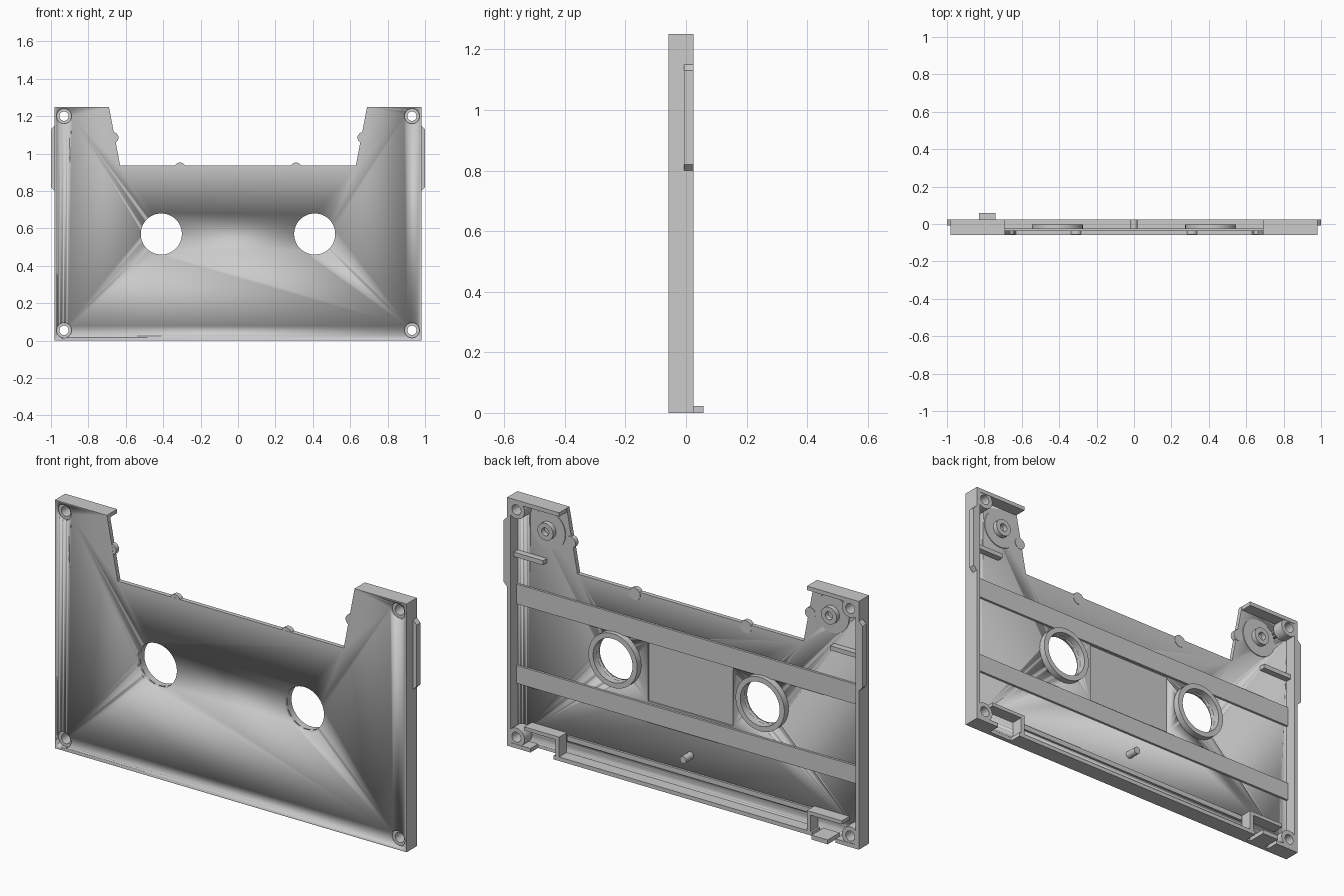
import bpy, bmesh, math
from mathutils import Matrix, Vector

if "Cube" in bpy.data.objects:
    bpy.data.objects.remove(bpy.data.objects["Cube"])

FRONT, FLOOR, BACK = -0.058, -0.036, 0.024   # depth levels of the shell
EDGE, WALL = 0.98, 0.018                     # half width, wall thickness
TOP = 1.25
HUB = (0.41, 0.57)
SCREWS = [(s * 0.93, z) for s in (-1, 1) for z in (0.055, 1.2)]

grey = bpy.data.materials.new("grey plastic")
grey.use_nodes = True
colour = (0.6, 0.6, 0.6, 1)
grey.diffuse_color = colour
grey.node_tree.nodes["Principled BSDF"].inputs["Base Color"].default_value = colour


def finish(name, bm):
    bmesh.ops.recalc_face_normals(bm, faces=bm.faces)
    mesh = bpy.data.meshes.new(name)
    bm.to_mesh(mesh)
    bm.free()
    mesh.materials.append(grey)
    ob = bpy.data.objects.new(name, mesh)
    bpy.context.scene.collection.objects.link(ob)
    bpy.ops.object.select_all(action="DESELECT")
    ob.select_set(True)
    bpy.context.view_layer.objects.active = ob
    bpy.ops.object.shade_smooth_by_angle(angle=math.radians(30))
    return ob


def add_prism(bm, outline, y0, y1):
    """Extrude an x-z outline from y0 to y1."""
    face = bm.faces.new([bm.verts.new((x, y0, z)) for x, z in outline])
    new = bmesh.ops.extrude_face_region(bm, geom=[face])["geom"]
    bmesh.ops.translate(bm, vec=(0, y1 - y0, 0),
                        verts=[v for v in new if isinstance(v, bmesh.types.BMVert)])


def prism(name, outline, y0, y1):
    bm = bmesh.new()
    add_prism(bm, outline, y0, y1)
    return finish(name, bm)


def rect(x0, x1, z0, z1):
    return [(x0, z0), (x1, z0), (x1, z1), (x0, z1)]


def box(name, x0, x1, z0, z1, y0=FLOOR, y1=BACK):
    return prism(name, rect(x0, x1, z0, z1), y0, y1)


def circle(x, z, r, n=48):
    return [(x + r * math.cos(2 * math.pi * i / n),
             z + r * math.sin(2 * math.pi * i / n)) for i in range(n)]


def lathe(name, x, z, profile, n=48):
    """Spin a closed (radius, y) profile about the depth axis."""
    bm = bmesh.new()
    rings = [[bm.verts.new((px, y, pz)) for px, pz in circle(x, z, r, n)]
             for r, y in profile]
    for a, b in zip(rings, rings[1:] + rings[:1]):
        for i in range(n):
            j = (i + 1) % n
            bm.faces.new((a[i], a[j], b[j], b[i]))
    return finish(name, bm)


def tube(name, x, z, outer, inner, y0, y1):
    return lathe(name, x, z, [(outer, y0), (outer, y1), (inner, y1), (inner, y0)])


# Face plate with the wide notch in its top edge
half = [(EDGE, 0), (EDGE, TOP), (0.69, TOP), (0.63, 0.935)]
plate = prism("face_plate", half + [(-x, z) for x, z in reversed(half)], FRONT, FLOOR)

# Cutters: hub holes, screw holes and the label window recess
bm = bmesh.new()
for s in (-1, 1):
    add_prism(bm, circle(s * HUB[0], HUB[1], 0.11), -0.1, 0.1)
for x, z in SCREWS:
    add_prism(bm, circle(x, z, 0.04), -0.1, 0.1)
add_prism(bm, rect(-0.236, 0.236, 0.4, 0.7), FLOOR - 0.007, 0.1)
cutter = finish("plate_cutter", bm)
cutter.hide_render = True
cutter.hide_set(True)
cutter.display_type = "WIRE"
cut = plate.modifiers.new("openings", "BOOLEAN")
cut.operation = "DIFFERENCE"
cut.solver = "EXACT"
cut.object = cutter

# Low ridges across the inside of the plate
inner = EDGE - WALL
box("upper_ridge", -inner, inner, 0.7, 0.8, y1=FLOOR + 0.011)
box("lower_ridge", -inner, inner, 0.3, 0.39, y1=FLOOR + 0.011)
box("bottom_ridge", -0.68, 0.68, 0.085, 0.11, y1=FLOOR + 0.011)

# Bottom wall between the two tab gaps, and locating pin
box("bottom_wall", -0.72, 0.72, 0, 0.02)
prism("locating_pin", circle(0, 0.19, 0.018, 24), FLOOR, BACK)

for x, z in SCREWS:
    tube("screw_boss", x, z, 0.046, 0.025, FLOOR, BACK - 0.002)
    tube("screw_seat", x, z, 0.041, 0.025, FLOOR - 0.006, FLOOR + 0.002)

for s, side in ((1, "left"), (-1, "right")):
    def sbox(name, a, b, z0, z1, **kw):
        return box(f"{side}_{name}", min(s * a, s * b), max(s * a, s * b), z0, z1, **kw)

    # Outer walls
    sbox("side_wall", inner, EDGE, 0, TOP)
    sbox("top_wall", 0.69, inner, TOP - 0.02, TOP)
    sbox("bottom_corner_wall", 0.85, inner, 0, 0.02)

    # Bevelled grip fin on the outside of the wall
    fin = [(EDGE, 0.8), (1, 0.82), (1, 1.13), (EDGE, 1.15)]
    prism(f"{side}_grip_fin", [(s * x, z) for x, z in fin], -0.007, BACK)

    # Hub collar
    tube(f"{side}_hub_collar", s * HUB[0], HUB[1], 0.136, 0.11, FLOOR, -0.003)

    # Guide roller post on a shallow disc
    prism(f"{side}_roller_disc", circle(s * 0.79, 1.115, 0.095), FLOOR, FLOOR + 0.004)
    tube(f"{side}_roller_post", s * 0.79, 1.115, 0.043, 0.02, FLOOR, -0.008)

    # Short rib on the side wall
    sbox("rib", 0.8, inner, 0.945, 0.968, y1=-0.005)

    # Bracket around the tab gap
    sbox("bracket_upright", 0.69, 0.71, 0.02, 0.12)
    sbox("bracket_shelf", 0.71, 0.885, 0.102, 0.12)

    # Rounded bumps on the notch edge
    prism(f"{side}_notch_side_bump", circle(s * 0.668, 1.085, 0.029, 32), FRONT + 0.001, FLOOR + 0.002)
    prism(f"{side}_notch_floor_bump", circle(s * 0.31, 0.921, 0.031, 32), FRONT + 0.001, FLOOR + 0.002)

# Single protruding tab
box("protruding_tab", -0.83, -0.74, 0, 0.022, y1=0.058)
